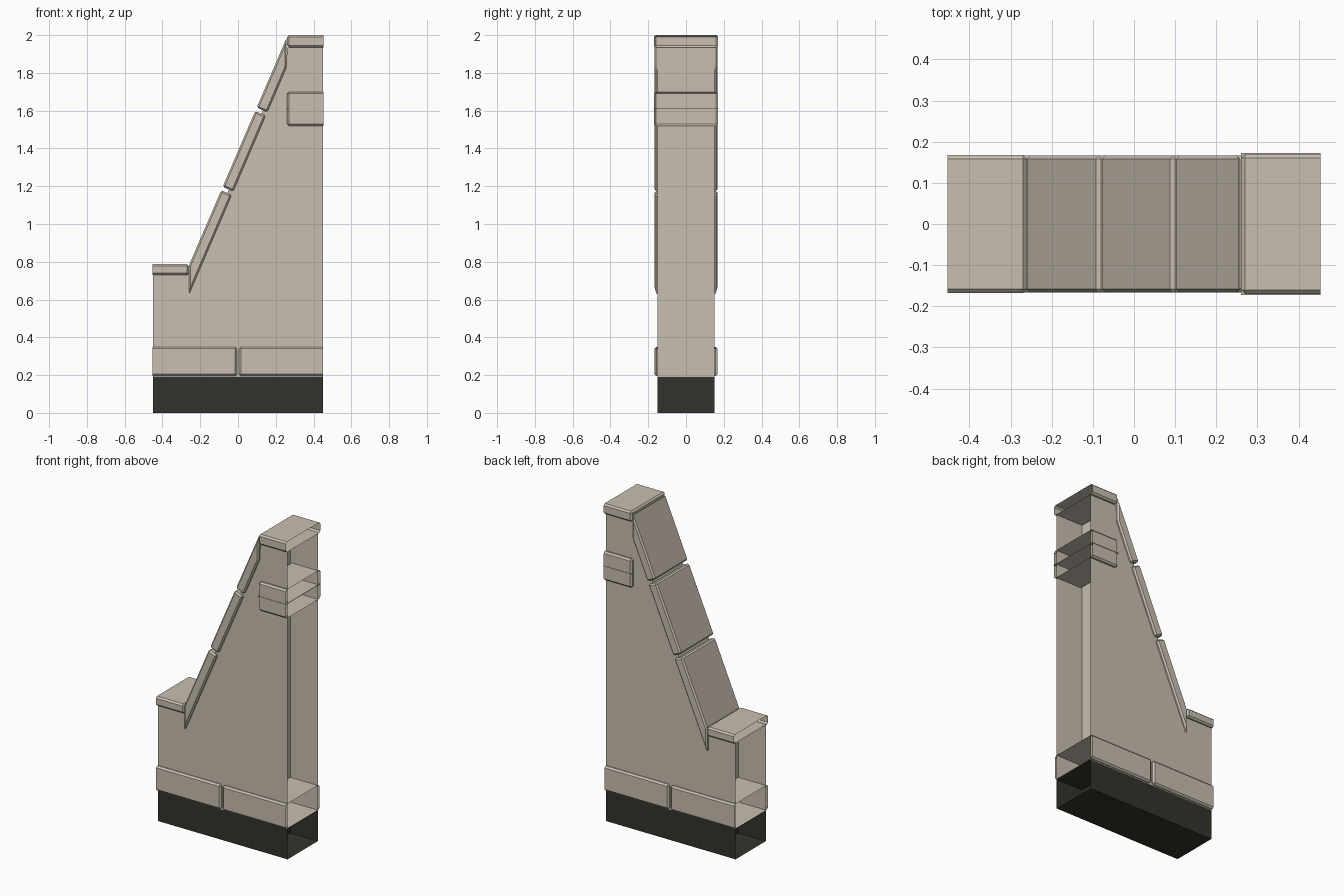
import bpy, bmesh

if "Cube" in bpy.data.objects:
    bpy.data.objects.remove(bpy.data.objects["Cube"])


def material(name, rgb):
    m = bpy.data.materials.new(name)
    m.diffuse_color = (*rgb, 1)
    m.use_nodes = True
    m.node_tree.nodes["Principled BSDF"].inputs["Base Color"].default_value = m.diffuse_color
    return m


STONE = material("warm stone", (0.58, 0.52, 0.44))
DARK = material("dark plinth", (0.034, 0.033, 0.025))
END = 0.45      # half length of the wall
MID = 0.26      # where the sloped part starts and stops
WALL = 0.15     # half depth of the wall


def prism(name, profile, half, mat, bevel=0.0, open_x=()):
    """Extrude an x-z profile along y, leave ends at open_x open, chamfer edges."""
    bm = bmesh.new()
    front = bm.faces.new([bm.verts.new((x, -half, z)) for x, z in profile])
    ext = bmesh.ops.extrude_face_region(bm, geom=[front], use_keep_orig=True)
    moved = [g for g in ext["geom"] if isinstance(g, bmesh.types.BMVert)]
    bmesh.ops.translate(bm, verts=moved, vec=(0, 2 * half, 0))
    bmesh.ops.recalc_face_normals(bm, faces=bm.faces)
    gone = [f for f in bm.faces
            if any(all(abs(v.co.x - x) < 1e-4 for v in f.verts) for x in open_x)]
    if gone:
        bmesh.ops.delete(bm, geom=gone, context='FACES')
    if bevel:
        edges = [e for e in bm.edges if len(e.link_faces) == 2]
        bmesh.ops.bevel(bm, geom=edges, offset=bevel, segments=1, affect='EDGES')
    me = bpy.data.meshes.new(name)
    bm.to_mesh(me)
    bm.free()
    me.materials.append(mat)
    ob = bpy.data.objects.new(name, me)
    bpy.context.collection.objects.link(ob)
    return ob


def rect(x0, x1, z0, z1):
    return [(x0, z0), (x1, z0), (x1, z1), (x0, z1)]


# Plinth: closed core with open-ended sections either side
prism("plinth_core", rect(-MID, MID, 0, 0.19), WALL, DARK)
prism("plinth_left", rect(-END, -MID, 0, 0.19), WALL, DARK, open_x=(-END, -MID))
prism("plinth_right", rect(MID, END, 0, 0.19), WALL, DARK, open_x=(MID, END))

# Wall: sloped core with open-ended low and tall sections
prism("wall_core", [(-MID, 0.19), (MID, 0.19), (MID, 1.9), (-MID, 0.69)], WALL, STONE)
prism("wall_low_end", rect(-END, -MID, 0.19, 0.735), WALL, STONE, open_x=(-END, -MID))
prism("wall_tall_end", rect(MID, END, 0.19, 1.935), WALL, STONE, open_x=(MID, END))

# Trim course above the plinth
prism("trim_left", rect(-0.453, -0.006, 0.195, 0.35), 0.166, STONE, 0.01, (-0.453,))
prism("trim_right", rect(0.006, END, 0.195, 0.35), 0.166, STONE, 0.01, (END,))

# Coping stones on the flat tops
prism("low_coping", rect(-0.453, -MID, 0.73, 0.788), 0.168, STONE, 0.01, (-0.453,))
prism("top_coping", rect(MID, 0.453, 1.935, 2.0), 0.17, STONE, 0.01, (0.453,))

# Accent block through the tall end, with a thin mid layer
prism("accent_block", rect(MID, 0.453, 1.52, 1.7), 0.17, STONE, 0.01, (0.453,))
prism("accent_layer", rect(MID, 0.453, 1.609, 1.612), 0.173, STONE)

# Sloped coping: three slabs, vertical outer ends and square joints
SLOPE = 2.33


def top(x):
    return (x, 0.78 + SLOPE * (x + MID))


def low(x):
    return (x, 0.625 + SLOPE * (x + MID))


joints = [-0.085, 0.095]
GAP, SHIFT = 0.004, 0.056
cuts = [(-MID, -MID)]
for j in joints:
    cuts += [(j - GAP, j - GAP + SHIFT), (j + GAP, j + GAP + SHIFT)]
cuts.append((MID - 0.002, MID - 0.002))
for i in range(3):
    (a, b), (c, d) = cuts[2 * i], cuts[2 * i + 1]
    prism(f"slope_coping_{i + 1}", [top(a), low(b), low(d), top(c)], 0.167, STONE, 0.009)
